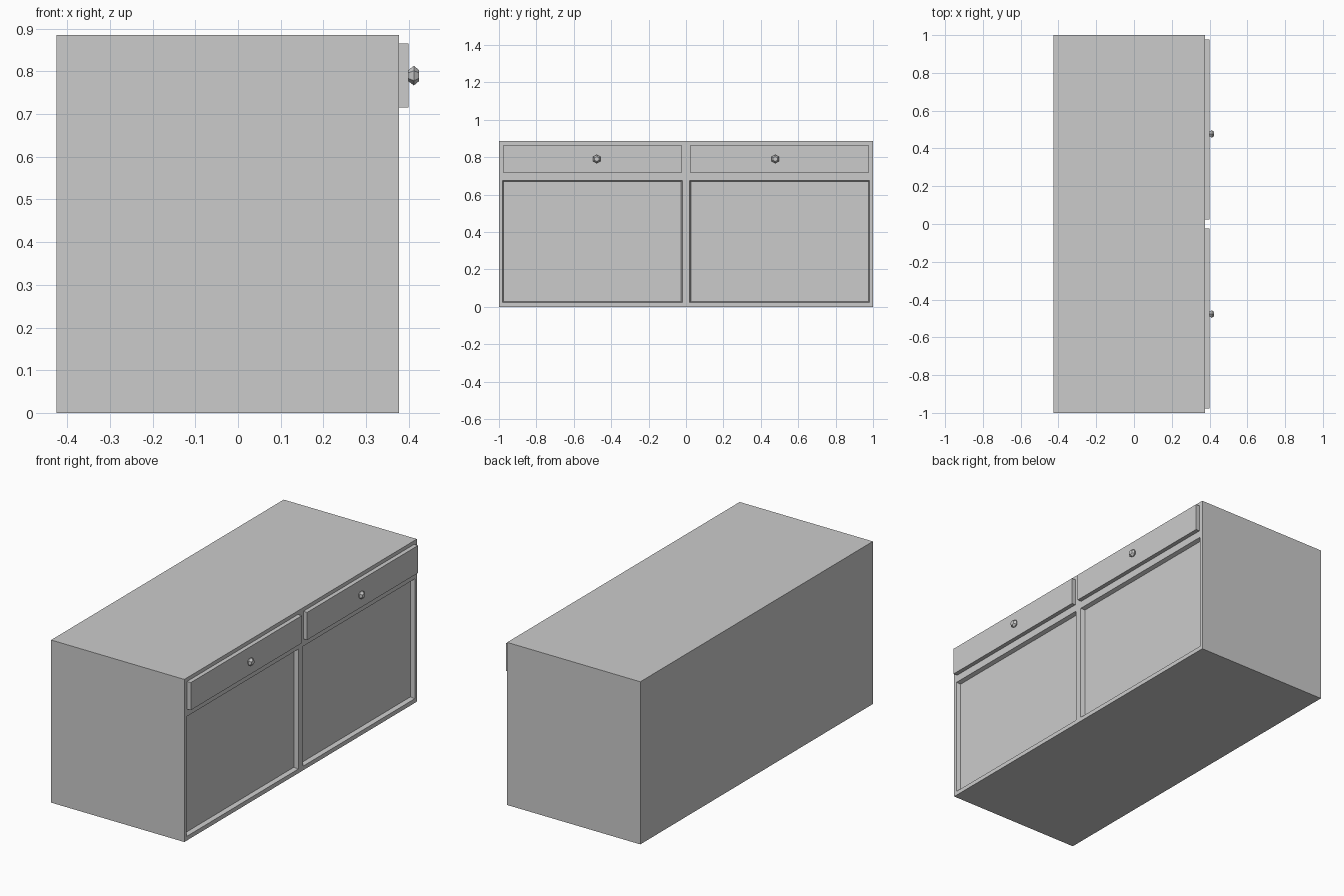
import bpy, bmesh, math
from mathutils import Matrix, Vector

if "Cube" in bpy.data.objects:
    bpy.data.objects.remove(bpy.data.objects["Cube"])

BACK, FACE, TOP = -0.425, 0.377, 0.885


def finish(bm, name):
    bmesh.ops.recalc_face_normals(bm, faces=bm.faces)
    mesh = bpy.data.meshes.new(name)
    bm.to_mesh(mesh)
    bm.free()
    obj = bpy.data.objects.new(name, mesh)
    bpy.context.collection.objects.link(obj)
    return obj


def add_box(bm, lo, hi):
    lo, hi = Vector(lo), Vector(hi)
    m = Matrix.Translation((lo + hi) / 2) @ Matrix.Diagonal((*(hi - lo), 1))
    return bmesh.ops.create_cube(bm, size=1, matrix=m)["verts"]


# Cabinet body: box whose front is split into a grid, with two door panels sunk in
bm = bmesh.new()
add_box(bm, (BACK, -1, 0), (FACE, 1, TOP))
cuts = [((0, y, 0), (0, 1, 0)) for y in (-0.982, -0.02, 0.02, 0.982)]
cuts += [((0, 0, z), (0, 0, 1)) for z in (0.023, 0.675)]
for co, no in cuts:
    bmesh.ops.bisect_plane(bm, geom=bm.verts[:] + bm.edges[:] + bm.faces[:],
                           plane_co=co, plane_no=no)
bm.faces.ensure_lookup_table()
doors = []
for f in bm.faces:
    c = f.calc_center_median()
    if c.x > FACE - 0.001 and 0.4 < abs(c.y) < 0.6 and 0.1 < c.z < 0.6:
        doors.append(f)
# Slightly sloped recess walls
bmesh.ops.inset_individual(bm, faces=doors, thickness=0.009, depth=0)
for v in {v for f in doors for v in f.verts}:
    v.co.x -= 0.022
finish(bm, "cabinet_body")

for side, label in ((-1, "left"), (1, "right")):
    # Drawer front
    y0, y1 = sorted((side * 0.023, side * 0.977))
    bm = bmesh.new()
    add_box(bm, (FACE - 0.005, y0, 0.715), (0.40, y1, 0.865))
    finish(bm, label + "_drawer_front")

    # Six-sided faceted knob: two tapered cones sharing a wide middle ring
    bm = bmesh.new()
    rings = []
    for x, r in ((0.399, 0.013), (0.412, 0.023), (0.424, 0.013)):
        rings.append([bm.verts.new((x, side * 0.477 + r * math.sin(i * math.pi / 3),
                                    0.79 + r * math.cos(i * math.pi / 3)))
                      for i in range(6)])
    for a, b in zip(rings, rings[1:]):
        for i in range(6):
            j = (i + 1) % 6
            bm.faces.new((a[i], a[j], b[j], b[i]))
    bm.faces.new(rings[0])
    bm.faces.new(rings[-1])
    finish(bm, label + "_drawer_knob")
